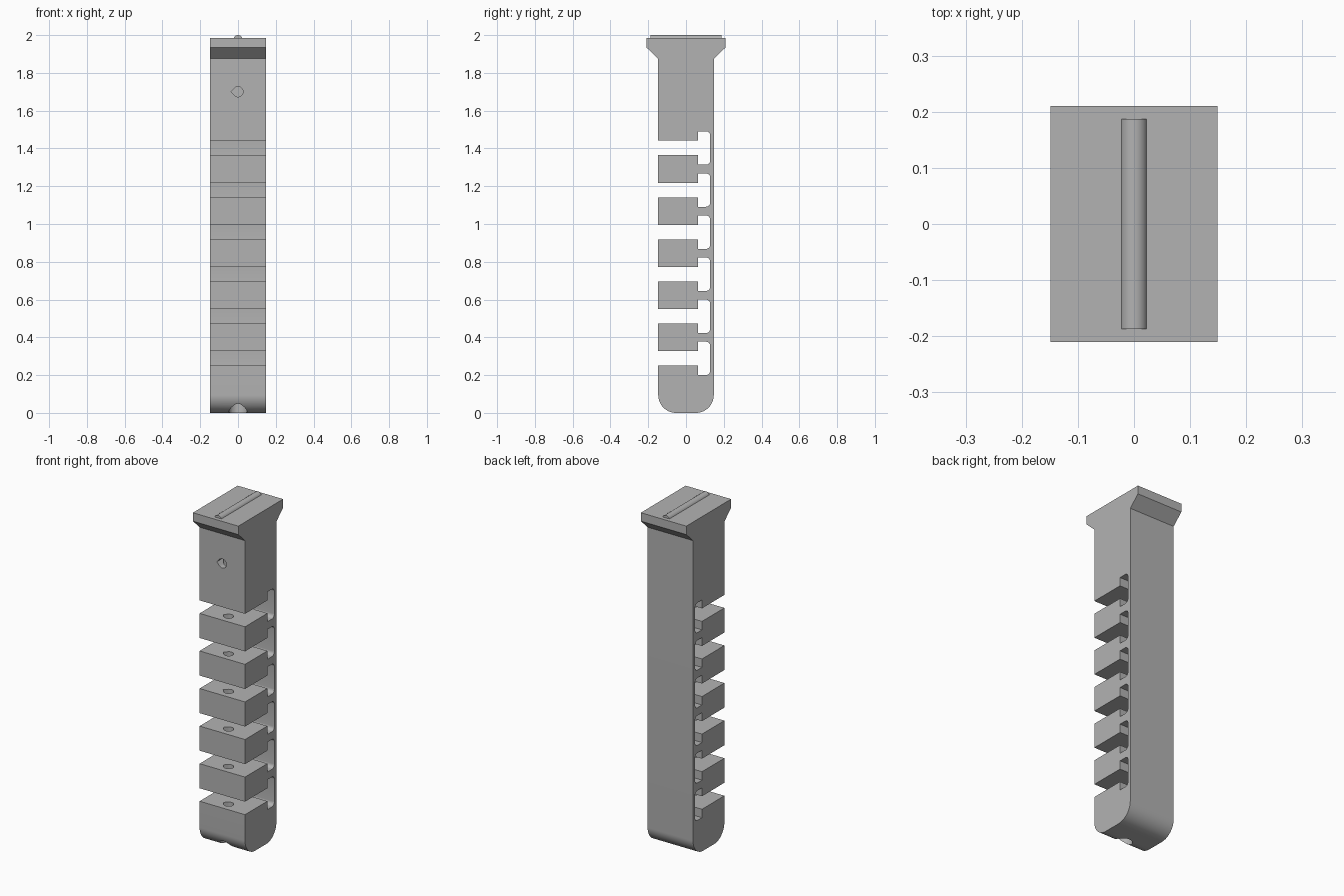
import bpy, bmesh, math
from mathutils import Matrix, Vector

if "Cube" in bpy.data.objects:
    bpy.data.objects.remove(bpy.data.objects["Cube"], do_unlink=True)

GREY = 0.45
grey = bpy.data.materials.new("plain grey")
grey.use_nodes = True
grey.diffuse_color = (GREY, GREY, GREY, 1)
grey.node_tree.nodes["Principled BSDF"].inputs["Base Color"].default_value = (GREY, GREY, GREY, 1)

HALF_X, HALF_Y = 0.149, 0.147


def prism(name, outline, depth, matrix):
    """Extrude a closed 2D outline along its local z, then place it."""
    bm = bmesh.new()
    face = bm.faces.new([bm.verts.new((u, v, 0)) for u, v in outline])
    new = bmesh.ops.extrude_face_region(bm, geom=[face])["geom"]
    bmesh.ops.translate(bm, vec=(0, 0, depth),
                        verts=[g for g in new if isinstance(g, bmesh.types.BMVert)])
    bmesh.ops.transform(bm, matrix=matrix, verts=bm.verts)
    bmesh.ops.recalc_face_normals(bm, faces=bm.faces)
    mesh = bpy.data.meshes.new(name)
    bm.to_mesh(mesh)
    bm.free()
    mesh.materials.append(grey)
    obj = bpy.data.objects.new(name, mesh)
    bpy.context.collection.objects.link(obj)
    return obj


def arc(cu, cv, r, start, end, steps):
    angles = [math.radians(start + (end - start) * i / steps) for i in range(steps + 1)]
    return [(cu + r * math.cos(a), cv + r * math.sin(a)) for a in angles]


def axes(u, v, w, origin):
    m = Matrix((u, v, w)).transposed().to_4x4()
    m.translation = Vector(origin)
    return m


def smooth(obj):
    bpy.ops.object.select_all(action="DESELECT")
    obj.select_set(True)
    bpy.context.view_layer.objects.active = obj
    bpy.ops.object.shade_smooth_by_angle(angle=math.radians(30))


# Side profile (y, z): rounded foot, plain back and flared head
R = 0.095
profile = arc(-HALF_Y + R, R, R, 180, 270, 16) + arc(HALF_Y - R, R, R, 270, 360, 16)
profile += [(HALF_Y, 1.875), (0.21, 1.935), (0.21, 1.985),
            (-0.21, 1.985), (-0.21, 1.935), (-HALF_Y, 1.875)]

# Six slots down the front, each opening into a rounded pocket at the hinge
INNER, BACK, r = 0.063, 0.128, 0.022
for i in reversed(range(6)):
    low = 0.25 + 0.2228 * i
    high = low + 0.077
    bottom, top = low - 0.05, high + 0.05
    profile += [(-HALF_Y, high), (INNER, high), (INNER, top)]
    profile += arc(BACK - r, top - r, r, 90, 0, 6)
    profile += arc(BACK - r, bottom + r, r, 0, -90, 6)
    profile += [(INNER, bottom), (INNER, low), (-HALF_Y, low)]

finger = prism("finger_body", profile, 2 * HALF_X,
               axes((0, 1, 0), (0, 0, 1), (1, 0, 0), (-HALF_X, 0, 0)))

# Teardrop cord channel: up through the segments and out of the front
CORD_Y, CORD_Z = -0.087, 1.70
teardrop = arc(0, 0, 0.027, -135, 135, 24) + [(-0.036, 0)]
cutters = [
    prism("cord_channel", teardrop, CORD_Z + 0.1,
          axes((1, 0, 0), (0, 1, 0), (0, 0, 1), (0, CORD_Y, -0.1))),
    prism("cord_exit", teardrop, 0.2,
          axes((1, 0, 0), (0, 0, 1), (0, -1, 0), (0, CORD_Y + 0.027, CORD_Z))),
    prism("knot_recess", arc(0, 0, 0.048, 0, 345, 23), 0.16,
          axes((1, 0, 0), (0, 1, 0), (0, 0, 1), (0, CORD_Y, -0.1))),
]
bpy.context.view_layer.objects.active = finger
for cutter in cutters:
    cutter.hide_render = True
    mod = finger.modifiers.new(cutter.name, "BOOLEAN")
    mod.operation, mod.solver, mod.object = "DIFFERENCE", "EXACT", cutter
    bpy.ops.object.modifier_apply(modifier=mod.name)
    bpy.data.objects.remove(cutter, do_unlink=True)
smooth(finger)

# Rounded rib across the top of the head
rib = prism("top_rib", arc(0, 0, 0.024, 0, 345, 23), 0.374,
            axes((1, 0, 0), (0, 0, 1), (0, -1, 0), (0, 0.187, 1.976)))
smooth(rib)
